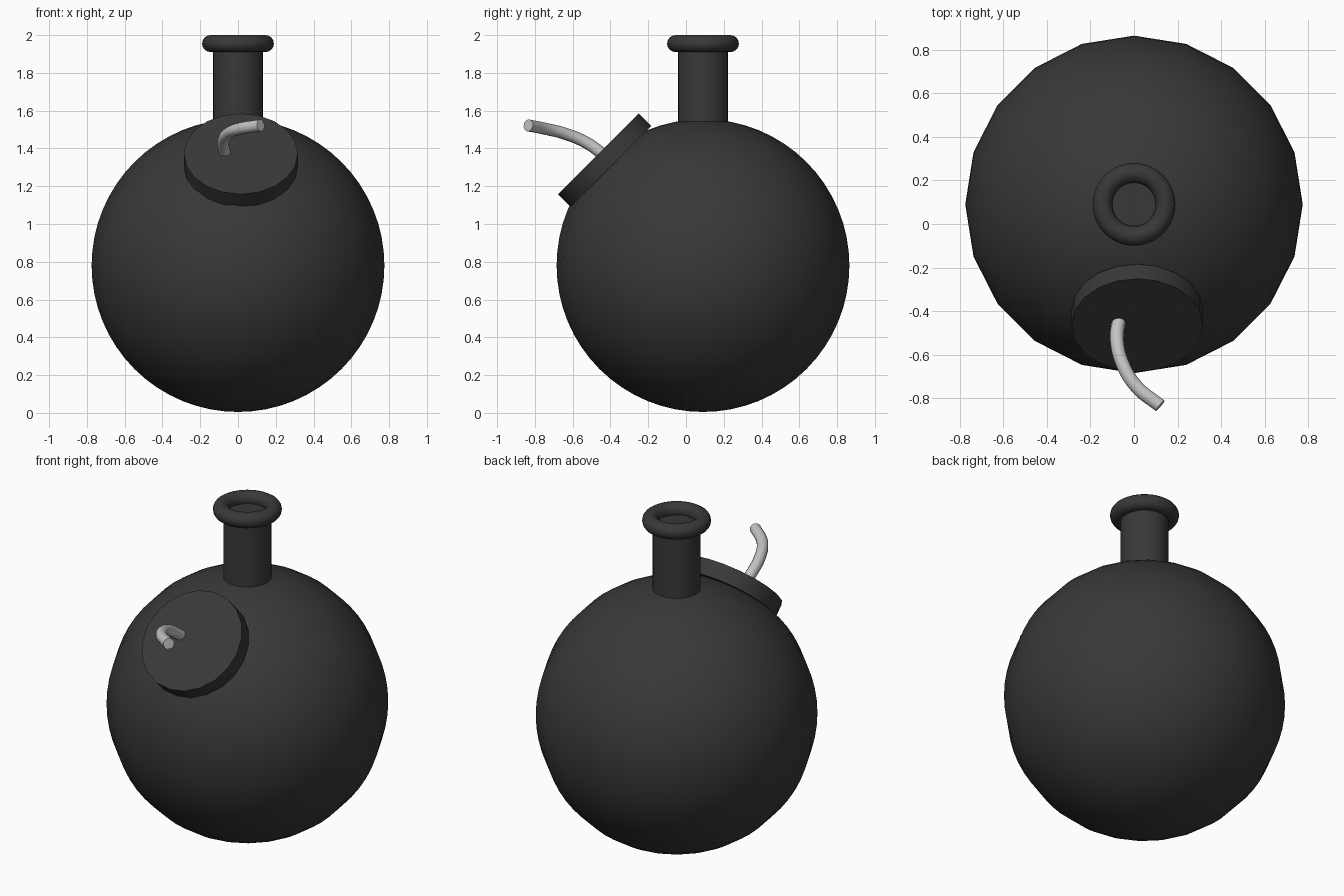
import bpy, math
from mathutils import Vector

if "Cube" in bpy.data.objects:
    bpy.data.objects.remove(bpy.data.objects["Cube"], do_unlink=True)


def material(name, value):
    m = bpy.data.materials.new(name)
    m.use_nodes = True
    colour = (value, value, value, 1)
    m.diffuse_color = colour
    m.node_tree.nodes["Principled BSDF"].inputs["Base Color"].default_value = colour
    return m


iron = material("dark iron", 0.04)
cord = material("pale grey cord", 0.55)


def finish(name, mat, angle=40):
    ob = bpy.context.object
    ob.name = name
    ob.data.materials.append(mat)
    bpy.ops.object.shade_smooth_by_angle(angle=math.radians(angle))
    return ob


AXIS_Y = 0.09

# Round body
bpy.ops.mesh.primitive_uv_sphere_add(segments=20, ring_count=32, radius=0.775,
                                     location=(0, AXIS_Y, 0.78))
finish("body", iron)

# Neck and its rolled lip
bpy.ops.mesh.primitive_cylinder_add(vertices=32, radius=0.132, depth=0.5,
                                    location=(0, AXIS_Y, 1.69))
finish("neck", iron)
bpy.ops.mesh.primitive_torus_add(major_segments=40, minor_segments=16,
                                 major_radius=0.145, minor_radius=0.045,
                                 location=(0, AXIS_Y, 1.955))
finish("neck_lip", iron, 60)

# Tilted plug on the front shoulder
bpy.ops.mesh.primitive_cylinder_add(vertices=20, radius=0.302, depth=0.095,
                                    location=(0.015, -0.431, 1.338),
                                    rotation=(math.radians(45), 0, 0))
finish("plug", iron)

# Curved fuse
path = [(-0.065, -0.42, 1.355), (-0.078, -0.53, 1.432), (-0.053, -0.64, 1.478),
        (0.01, -0.745, 1.504), (0.12, -0.835, 1.522)]
curve = bpy.data.curves.new("fuse", "CURVE")
curve.dimensions = "3D"
curve.bevel_depth = 0.032
curve.bevel_resolution = 4
curve.use_fill_caps = True
spline = curve.splines.new("BEZIER")
spline.bezier_points.add(len(path) - 1)
for point, co in zip(spline.bezier_points, path):
    point.co = Vector(co)
    point.handle_left_type = point.handle_right_type = "AUTO"
fuse = bpy.data.objects.new("fuse", curve)
bpy.context.collection.objects.link(fuse)
bpy.ops.object.select_all(action="DESELECT")
fuse.select_set(True)
bpy.context.view_layer.objects.active = fuse
bpy.ops.object.convert(target="MESH")
finish("fuse", cord)
